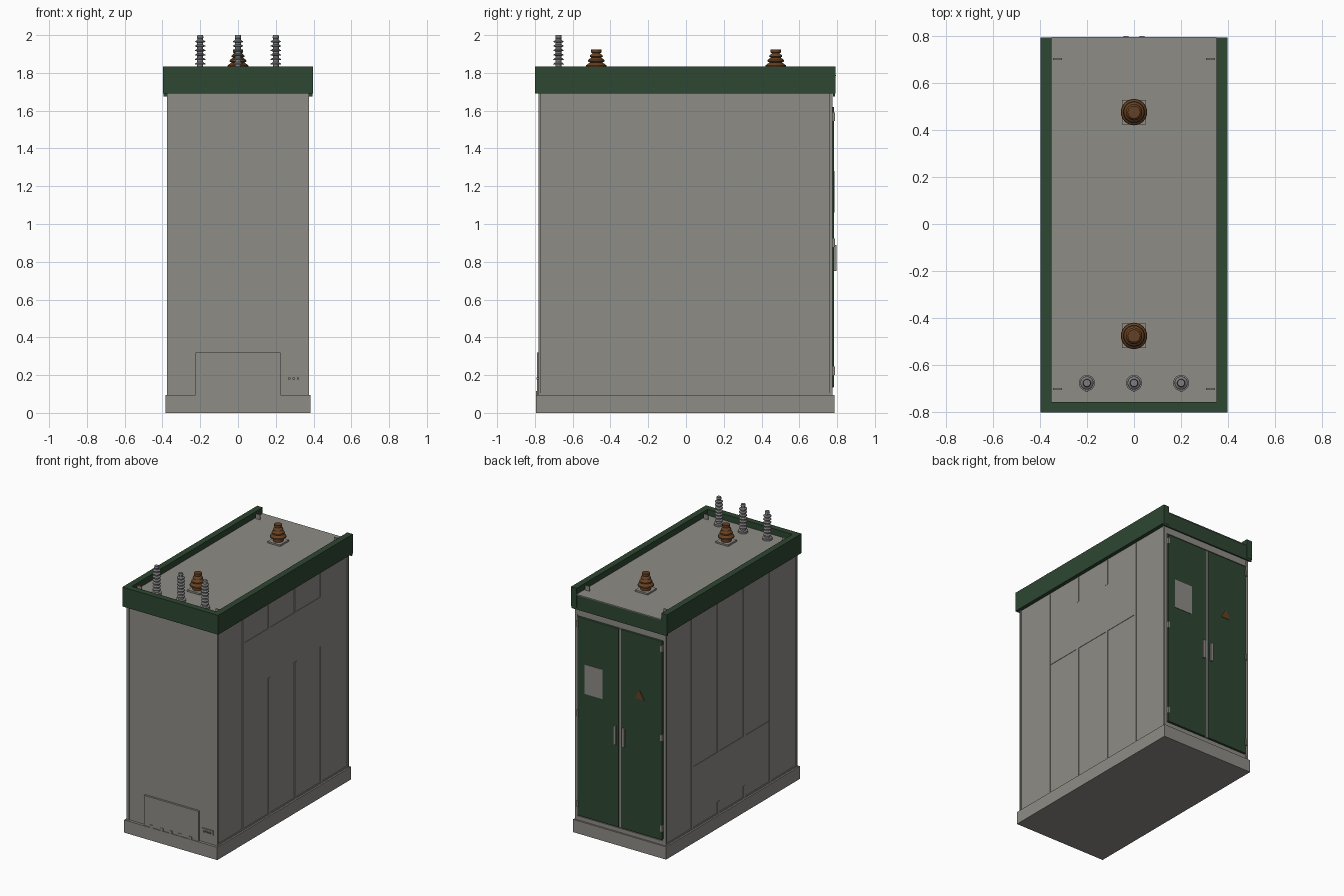
import bpy, bmesh, math
from mathutils import Vector

if "Cube" in bpy.data.objects:
    bpy.data.objects.remove(bpy.data.objects["Cube"])


def material(name, rgb):
    m = bpy.data.materials.new(name)
    m.diffuse_color = (*rgb, 1)
    m.use_nodes = True
    m.node_tree.nodes["Principled BSDF"].inputs["Base Color"].default_value = m.diffuse_color
    return m


GREY = material("warm grey", (0.27, 0.262, 0.24))
GREEN = material("dark green", (0.027, 0.063, 0.031))
BROWN = material("glazed brown", (0.13, 0.052, 0.016))
STEEL = material("insulator grey", (0.21, 0.21, 0.21))


def finish(name, bm, mat):
    bmesh.ops.recalc_face_normals(bm, faces=bm.faces)
    me = bpy.data.meshes.new(name)
    bm.to_mesh(me)
    bm.free()
    ob = bpy.data.objects.new(name, me)
    bpy.context.collection.objects.link(ob)
    me.materials.append(mat)
    return ob


def box(name, x, y, z, mat, bevel=0.0):
    """Box from (min, max) ranges on each axis."""
    bm = bmesh.new()
    bmesh.ops.create_cube(bm, size=1)
    for v in bm.verts:
        v.co = Vector([r[0] if c < 0 else r[1] for c, r in zip(v.co, (x, y, z))])
    if bevel:
        bmesh.ops.bevel(bm, geom=bm.edges[:], offset=bevel, segments=2,
                        profile=0.5, affect='EDGES')
    return finish(name, bm, mat)


def mid_box(name, cx, w, y, cz, h, mat):
    return box(name, (cx - w / 2, cx + w / 2), y, (cz - h / 2, cz + h / 2), mat)


def lathe(name, profile, loc, mat, steps=24):
    """Turn an (r, z) profile about the z axis."""
    bm = bmesh.new()
    vs = [bm.verts.new((r, 0, z)) for r, z in profile]
    es = [bm.edges.new(p) for p in zip(vs, vs[1:])]
    bmesh.ops.spin(bm, geom=vs + es, axis=(0, 0, 1), cent=(0, 0, 0),
                   angle=math.tau, steps=steps)
    bmesh.ops.remove_doubles(bm, verts=bm.verts[:], dist=1e-5)
    ob = finish(name, bm, mat)
    ob.location = loc
    bpy.ops.object.select_all(action='DESELECT')
    ob.select_set(True)
    bpy.context.view_layer.objects.active = ob
    bpy.ops.object.shade_smooth_by_angle(angle=math.radians(35))
    return ob


ROOF = 1.79

# Plinth and cabinet body
box("plinth", (-0.385, 0.385), (-0.795, 0.785), (0, 0.095), GREY)
box("cabinet_body", (-0.368, 0.368), (-0.775, 0.768), (0.09, 1.70), GREY)

for s, side in ((-1, "left"), (1, "right")):
    def xr(a, b):
        return tuple(sorted((s * a, s * b)))
    # Corner posts and bottom rail
    for y0, y1, end in ((-0.78, -0.768, "front"), (0.76, 0.775, "back")):
        box(f"{side}_{end}_post", xr(0.355, 0.376), (y0, y1), (0.09, 1.70), GREY)
    box(f"{side}_bottom_rail", xr(0.36, 0.373), (-0.768, 0.76), (0.09, 0.106), GREY)
    # Side wall ribs, the inner two broken by a vent panel
    vent = (1.12, 1.49) if s > 0 else (0.19, 0.56)
    for i, y in enumerate((-0.465, -0.16, 0.15, 0.455)):
        spans = [(0.1, 1.68)] if i in (0, 3) else [(0.1, vent[0]), (vent[1], 1.68)]
        for span in spans:
            box(f"{side}_rib", xr(0.36, 0.373), (y - 0.011, y + 0.011), span, GREY)
    box(f"{side}_vent_panel", xr(0.36, 0.371), (-0.452, 0.442), vent, GREY)
    # Raised side edge of the roof
    box(f"{side}_roof_rim", xr(0.35, 0.396), (-0.80, 0.792), (1.69, 1.835), GREEN)

# Roof: front rim, back fascia, slab and top sheet
box("front_roof_rim", (-0.35, 0.35), (-0.80, -0.755), (1.69, 1.835), GREEN)
box("back_roof_fascia", (-0.395, 0.395), (0.779, 0.79), (1.675, 1.785), GREEN)
box("roof_slab", (-0.352, 0.352), (-0.757, 0.78), (1.692, 1.785), GREY)
box("roof_sheet", (-0.35, 0.35), (-0.756, 0.793), (1.784, ROOF), GREY)

# Lifting lugs
for x in (-0.325, 0.325):
    for y in (-0.70, 0.70):
        box("lifting_lug", (x - 0.019, x + 0.019), (y - 0.004, y + 0.004),
            (ROOF - 0.005, ROOF + 0.035), GREY)

# Brown roof bushings on square plates
bushing = [(0, 0), (0.035, 0), (0.035, 0.035), (0.056, 0.042), (0.054, 0.05),
           (0.033, 0.066), (0.045, 0.070), (0.043, 0.078), (0.026, 0.092),
           (0.035, 0.096), (0.033, 0.103), (0.02, 0.114), (0.027, 0.118),
           (0.027, 0.135), (0, 0.135)]
for y in (-0.475, 0.475):
    box("bushing_plate", (-0.052, 0.052), (y - 0.052, y + 0.052),
        (ROOF - 0.005, ROOF + 0.012), GREY)
    lathe("roof_bushing", bushing, (0, y, ROOF), BROWN)

# Ribbed surge arresters in a row
arrester = [(0, 0), (0.034, 0), (0.034, 0.014), (0.018, 0.016)]
for i in range(7):
    z = 0.03 + i * 0.0235
    arrester += [(0.016, z), (0.028, z + 0.002), (0.027, z + 0.006), (0.016, z + 0.013)]
arrester += [(0.015, 0.192), (0.017, 0.195), (0.015, 0.21), (0, 0.21)]
for x in (-0.2, 0, 0.2):
    lathe("surge_arrester", arrester, (x, -0.675, ROOF), STEEL)
    box("arrester_earth_tab", (x - 0.005, x + 0.005), (-0.714, -0.70),
        (ROOF - 0.002, ROOF + 0.01), STEEL)

# Front cable cover, bottom tabs and earthing plate
box("cable_cover", (-0.225, 0.225), (-0.79, -0.77), (0.095, 0.32), GREY)
for x in (-0.16, -0.075, 0, 0.075, 0.16):
    mid_box("cover_tab", x, 0.024, (-0.794, -0.785), 0.104, 0.022, GREY)
mid_box("earthing_plate", 0.295, 0.09, (-0.782, -0.77), 0.182, 0.036, GREY)
for x in (0.272, 0.295, 0.318):
    mid_box("earthing_bolt", x, 0.012, (-0.792, -0.78), 0.182, 0.012, GREY)

# Back frame and double doors with hinges and handles
box("door_head", (-0.355, 0.355), (0.76, 0.773), (1.63, 1.70), GREY)
box("door_sill", (-0.355, 0.355), (0.76, 0.773), (0.09, 0.125), GREY)
box("door_centre_strip", (-0.009, 0.009), (0.76, 0.78), (0.135, 1.62), GREY)
for s, side in ((-1, "left"), (1, "right")):
    x = tuple(sorted((s * 0.011, s * 0.35)))
    box(f"{side}_door", x, (0.76, 0.784), (0.135, 1.62), GREEN, 0.004)
    mid_box(f"{side}_door_handle", s * 0.034, 0.02, (0.78, 0.798), 0.82, 0.14, GREY)
    for z in (0.222, 0.9, 1.567):
        mid_box(f"{side}_door_hinge", s * 0.347, 0.014, (0.77, 0.79), z, 0.045, GREY)

# Notice plate and triangular warning plate on the doors
mid_box("notice_plate", 0.215, 0.15, (0.78, 0.787), 1.17, 0.22, GREY)
bm = bmesh.new()
tri = bm.faces.new([bm.verts.new((-0.165 + dx, 0.783, 1.165 + dz))
                    for dx, dz in ((-0.04, -0.025), (0.04, -0.025), (0, 0.043))])
new = bmesh.ops.extrude_face_region(bm, geom=[tri])["geom"]
bmesh.ops.translate(bm, vec=(0, 0.004, 0),
                    verts=[g for g in new if isinstance(g, bmesh.types.BMVert)])
finish("warning_plate", bm, BROWN)
